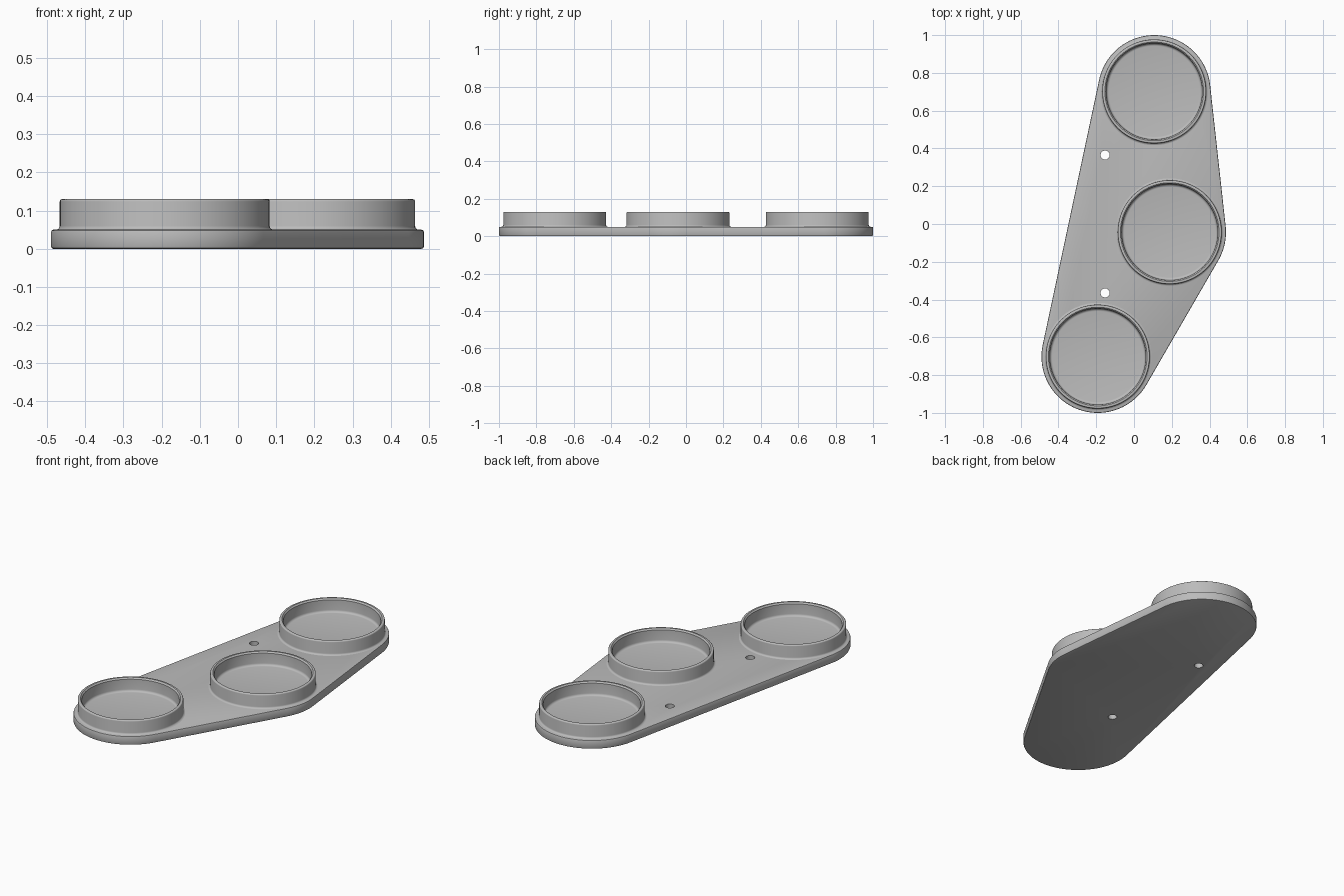
import bpy, bmesh, math
from mathutils import Matrix, Vector

if "Cube" in bpy.data.objects:
    bpy.data.objects.remove(bpy.data.objects["Cube"])

CUPS = {"back": (0.107, 0.702), "middle": (0.189, -0.043), "front": (-0.192, -0.702)}
PLATE_RADIUS, PLATE_TOP, RIM_TOP = 0.298, 0.05, 0.13
SEGMENTS = 96

grey = bpy.data.materials.new("plain grey")
grey.use_nodes = True
colour = (0.5, 0.5, 0.5, 1)
grey.diffuse_color = colour
grey.node_tree.nodes["Principled BSDF"].inputs["Base Color"].default_value = colour


def make_object(name, bm):
    bmesh.ops.recalc_face_normals(bm, faces=bm.faces)
    mesh = bpy.data.meshes.new(name)
    bm.to_mesh(mesh)
    bm.free()
    mesh.materials.append(grey)
    obj = bpy.data.objects.new(name, mesh)
    bpy.context.collection.objects.link(obj)
    return obj


def shade(obj):
    bpy.ops.object.select_all(action="DESELECT")
    obj.select_set(True)
    bpy.context.view_layer.objects.active = obj
    bpy.ops.object.shade_smooth_by_angle(angle=math.radians(35))


def arc(cx, cz, r, start, end, steps=4):
    """Profile points on an arc, angles in degrees."""
    angles = [math.radians(start + (end - start) * i / steps) for i in range(steps + 1)]
    return [(cx + r * math.cos(a), cz + r * math.sin(a)) for a in angles]


# Base plate: hull around the three cup positions, with rounded edges
bm = bmesh.new()
e = 0.006
edge = arc(-e, e, e, -90, 0, 2) + arc(-e, PLATE_TOP - e, e, 0, 90, 2)
for x, y in CUPS.values():
    for inset, z in edge:
        bmesh.ops.create_circle(bm, segments=SEGMENTS, radius=PLATE_RADIUS + inset,
                                matrix=Matrix.Translation((x, y, z)))
hull = bmesh.ops.convex_hull(bm, input=bm.verts)
unused = {g for g in hull["geom_interior"] + hull["geom_unused"]
          if isinstance(g, bmesh.types.BMVert)}
bmesh.ops.delete(bm, geom=list(unused), context="VERTS")
bmesh.ops.dissolve_limit(bm, angle_limit=math.radians(0.5), verts=bm.verts, edges=bm.edges)
plate = make_object("base_plate", bm)

# Two screw holes through the plate
bm = bmesh.new()
for y in (-0.365, 0.365):
    bmesh.ops.create_cone(bm, cap_ends=True, segments=32, radius1=0.024, radius2=0.024,
                          depth=0.3, matrix=Matrix.Translation((-0.153, y, 0)))
cutter = make_object("hole_cutter", bm)
cut = plate.modifiers.new("screw_holes", "BOOLEAN")
cut.operation, cut.solver, cut.object = "DIFFERENCE", "EXACT", cutter
bpy.ops.object.select_all(action="DESELECT")
plate.select_set(True)
bpy.context.view_layer.objects.active = plate
bpy.ops.object.modifier_apply(modifier=cut.name)
bpy.data.objects.remove(cutter)
shade(plate)

# Round cups: turned profile from the floor centre over the rim to the outer foot
floor = PLATE_TOP + 0.002
profile = [(0, floor)]
profile += arc(0.240, floor + 0.013, 0.013, -90, 0)
profile += [(0.254, RIM_TOP - 0.008), (0.261, RIM_TOP)]
profile += arc(0.269, RIM_TOP - 0.006, 0.006, 90, 0)
profile += arc(0.285, PLATE_TOP + 0.010, 0.010, 180, 270)
profile += [(0.285, PLATE_TOP - 0.005)]

for name, (x, y) in CUPS.items():
    bm = bmesh.new()
    verts = [bm.verts.new((r, 0, z)) for r, z in profile]
    edges = [bm.edges.new(pair) for pair in zip(verts, verts[1:])]
    bmesh.ops.spin(bm, geom=verts + edges, cent=(0, 0, 0), axis=(0, 0, 1),
                   angle=math.tau, steps=SEGMENTS)
    bmesh.ops.remove_doubles(bm, verts=bm.verts, dist=0.0001)
    bmesh.ops.translate(bm, verts=bm.verts, vec=Vector((x, y, 0)))
    cup = make_object(name + "_cup", bm)
    # Keep the floor facing up on the open-bottomed shell
    if min(cup.data.polygons, key=lambda p: (p.center.xy - Vector((x, y))).length).normal.z < 0:
        cup.data.flip_normals()
    shade(cup)
